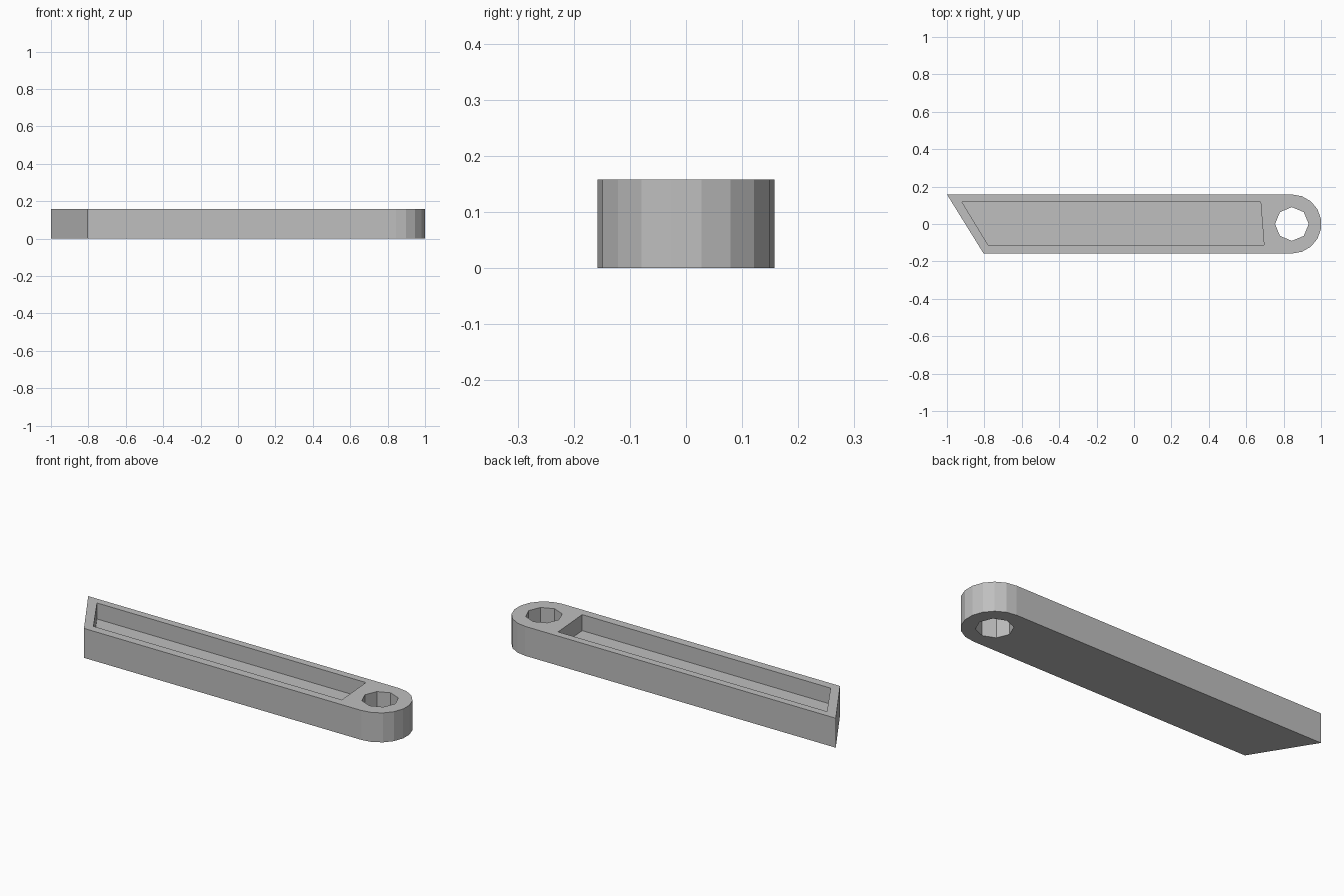
import bpy, bmesh, math

if "Cube" in bpy.data.objects:
    bpy.data.objects.remove(bpy.data.objects["Cube"])

HEIGHT = 0.158      # bar thickness
RADIUS = 0.158      # half width and rounded end radius
EYE_X = 0.844       # centre of the rounded end and its hole
FLOOR = 0.072       # height of the pocket floor

grey = bpy.data.materials.new("plain grey")
grey.diffuse_color = (0.52, 0.52, 0.52, 1)
grey.use_nodes = True
grey.node_tree.nodes["Principled BSDF"].inputs["Base Color"].default_value = grey.diffuse_color


def arc(cx, r, start, end, steps):
    """Points on an arc around (cx, 0), angles in degrees."""
    angles = [math.radians(start + (end - start) * i / steps) for i in range(steps + 1)]
    return [(cx + r * math.cos(a), r * math.sin(a)) for a in angles]


def prism(name, outline, z0, z1):
    """Extrude a flat outline from z0 to z1."""
    bm = bmesh.new()
    face = bm.faces.new([bm.verts.new((x, y, z0)) for x, y in outline])
    top = bmesh.ops.extrude_face_region(bm, geom=[face])["geom"]
    verts = [g for g in top if isinstance(g, bmesh.types.BMVert)]
    bmesh.ops.translate(bm, verts=verts, vec=(0, 0, z1 - z0))
    bmesh.ops.recalc_face_normals(bm, faces=bm.faces)
    mesh = bpy.data.meshes.new(name)
    bm.to_mesh(mesh)
    bm.free()
    mesh.materials.append(grey)
    obj = bpy.data.objects.new(name, mesh)
    bpy.context.collection.objects.link(obj)
    return obj


# Bar with a slanted left end and a faceted round right end
bar = prism("bar", [(-1, RADIUS), (-0.804, -RADIUS)] + arc(EYE_X, RADIUS, -90, 90, 9),
            0, HEIGHT)

# Long pocket in the top and octagonal hole through the round end
pocket = prism("pocket_cutter",
               [(-0.92, 0.118), (-0.78, -0.112), (0.695, -0.112), (0.677, 0.118)],
               FLOOR, HEIGHT + 0.1)
hole = prism("hole_cutter", arc(EYE_X, 0.09, 0, 315, 7), -0.1, HEIGHT + 0.1)

# Cut both from the bar, then drop the cutters
bpy.context.view_layer.objects.active = bar
for cutter in (pocket, hole):
    cutter.hide_render = True
    mod = bar.modifiers.new(cutter.name, "BOOLEAN")
    mod.operation = "DIFFERENCE"
    mod.solver = "EXACT"
    mod.object = cutter
    bpy.ops.object.modifier_apply(modifier=mod.name)
    bpy.data.objects.remove(cutter)
